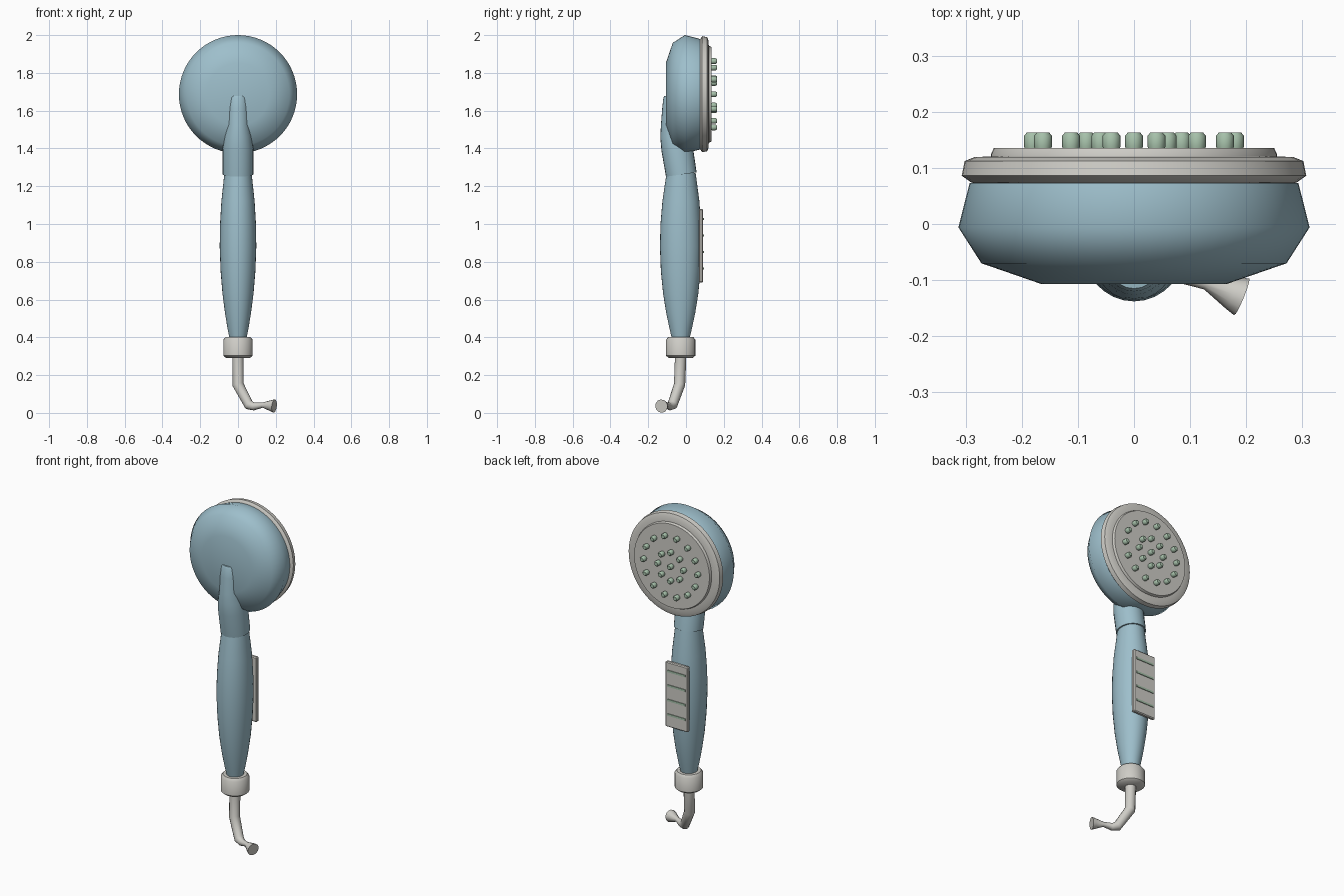
import bpy, bmesh, math
from mathutils import Matrix, Vector

if "Cube" in bpy.data.objects:
    bpy.data.objects.remove(bpy.data.objects["Cube"])


def material(name, rgb):
    m = bpy.data.materials.new(name)
    m.diffuse_color = (*rgb, 1)
    m.use_nodes = True
    m.node_tree.nodes["Principled BSDF"].inputs["Base Color"].default_value = m.diffuse_color
    return m


BLUE = material("soft blue plastic", (0.34, 0.52, 0.60))
GREY = material("warm light grey", (0.62, 0.61, 0.57))
GREEN = material("pale green rubber", (0.38, 0.53, 0.40))


def finish(name, bm, mat, angle=40):
    bmesh.ops.recalc_face_normals(bm, faces=bm.faces)
    me = bpy.data.meshes.new(name)
    bm.to_mesh(me)
    bm.free()
    me.materials.append(mat)
    ob = bpy.data.objects.new(name, me)
    bpy.context.collection.objects.link(ob)
    bpy.ops.object.select_all(action='DESELECT')
    ob.select_set(True)
    bpy.context.view_layer.objects.active = ob
    bpy.ops.object.shade_smooth_by_angle(angle=math.radians(angle))
    return ob


def loft(bm, rings, n, matrix=Matrix(), slope=0):
    """Skin elliptical rings (z, rx, ry, cy) and cap both ends."""
    loops = []
    for z, rx, ry, cy in rings:
        loop = []
        for i in range(n):
            a = 2 * math.pi * i / n
            y = ry * math.sin(a)
            loop.append(bm.verts.new(matrix @ Vector((rx * math.cos(a), cy + y, z + slope * y))))
        loops.append(loop)
    for a, b in zip(loops, loops[1:]):
        for i in range(n):
            j = (i + 1) % n
            bm.faces.new((a[i], a[j], b[j], b[i]))
    bm.faces.new(loops[0])
    bm.faces.new(loops[-1])


def lathe(name, profile, mat, n, matrix, angle=40):
    bm = bmesh.new()
    loft(bm, [(h, r, r, 0) for r, h in profile], n, matrix)
    return finish(name, bm, mat, angle)


def box(bm, size, centre):
    bmesh.ops.create_cube(bm, size=1, matrix=Matrix.Translation(centre) @ Matrix.Diagonal((*size, 1)))


# Spray head, turned about the y axis
HEAD = Matrix.Translation((0, 0, 1.687)) @ Matrix.Rotation(-math.pi / 2, 4, 'X')
lathe("head_shell", [(0.165, -0.107), (0.272, -0.07), (0.313, -0.006), (0.293, 0.073)], BLUE, 64, HEAD, 50)
lathe("head_rim", [(0.28, 0.072), (0.29, 0.074), (0.307, 0.086), (0.302, 0.112), (0.285, 0.119),
                   (0.25, 0.121)], GREY, 64, HEAD, 50)
lathe("face_plate", [(0.255, 0.115), (0.255, 0.124), (0.25, 0.135)], GREY, 64, HEAD, 30)

# Nozzles: a centre one, a ring of 8 and a ring of 14
bm = bmesh.new()
for count, radius in ((1, 0), (8, 0.085), (14, 0.18)):
    for k in range(count):
        a = 2 * math.pi * k / count
        place = HEAD @ Matrix.Translation((radius * math.cos(a), radius * math.sin(a), 0))
        loft(bm, [(0.13, 0.014, 0.014, 0), (0.139, 0.016, 0.016, 0), (0.157, 0.016, 0.016, 0),
                  (0.163, 0.011, 0.011, 0)], 10, place)
finish("nozzles", bm, GREEN, 50)

# Neck joining the handle to the head
bm = bmesh.new()
loft(bm, [(1.262, 0.081, 0.081, -0.025), (1.40, 0.081, 0.083, -0.047), (1.47, 0.073, 0.078, -0.058),
          (1.53, 0.063, 0.073, -0.06), (1.62, 0.061, 0.066, -0.06), (1.675, 0.056, 0.06, -0.06),
          (1.685, 0.05, 0.055, -0.06)], 24, slope=0.14)
finish("neck", bm, BLUE)

# Swelling handle
bm = bmesh.new()
loft(bm, [(0.39, 0.044, 0.046, -0.028), (0.45, 0.056, 0.060, -0.028), (0.53, 0.069, 0.077, -0.028),
          (0.63, 0.082, 0.093, -0.028), (0.75, 0.092, 0.105, -0.028), (0.88, 0.097, 0.110, -0.028),
          (1.0, 0.095, 0.107, -0.028), (1.12, 0.088, 0.098, -0.027), (1.27, 0.072, 0.077, -0.026)], 32)
finish("handle", bm, BLUE)

# Grip panel on the back of the handle with four ribs
bm = bmesh.new()
box(bm, (0.15, 0.022, 0.39), (0, 0.08, 0.885))
bmesh.ops.bevel(bm, geom=bm.edges[:], offset=0.005, segments=1, affect='EDGES')
finish("grip_panel", bm, GREY, 30)
bm = bmesh.new()
for k in range(4):
    box(bm, (0.12, 0.008, 0.012), (0, 0.091, 0.765 + 0.087 * k))
finish("grip_ribs", bm, GREEN, 30)

# Hose collar
lathe("hose_collar", [(0.062, 0.29), (0.078, 0.303), (0.078, 0.387), (0.066, 0.402)], GREY, 24,
      Matrix.Translation((0, -0.028, 0)), 50)

# Bent hose with a flared end, swept along a short path
curve = bpy.data.curves.new("hose", 'CURVE')
curve.dimensions = '3D'
curve.bevel_depth = 0.03
curve.bevel_resolution = 4
curve.use_fill_caps = True
path = [(0, -0.028, 0.31, 1), (0, -0.034, 0.15, 1), (0.058, -0.072, 0.042, 0.9),
        (0.085, -0.085, 0.034, 0.7), (0.13, -0.104, 0.041, 0.45), (0.175, -0.123, 0.038, 1), (0.192, -0.13, 0.036, 1.18)]
spline = curve.splines.new('POLY')
spline.points.add(len(path) - 1)
for p, (x, y, z, r) in zip(spline.points, path):
    p.co = (x, y, z, 1)
    p.radius = r
hose = bpy.data.objects.new("hose", curve)
bpy.context.collection.objects.link(hose)
curve.materials.append(GREY)
bpy.ops.object.select_all(action='DESELECT')
hose.select_set(True)
bpy.context.view_layer.objects.active = hose
bpy.ops.object.convert(target='MESH')
bpy.ops.object.shade_smooth_by_angle(angle=math.radians(50))
